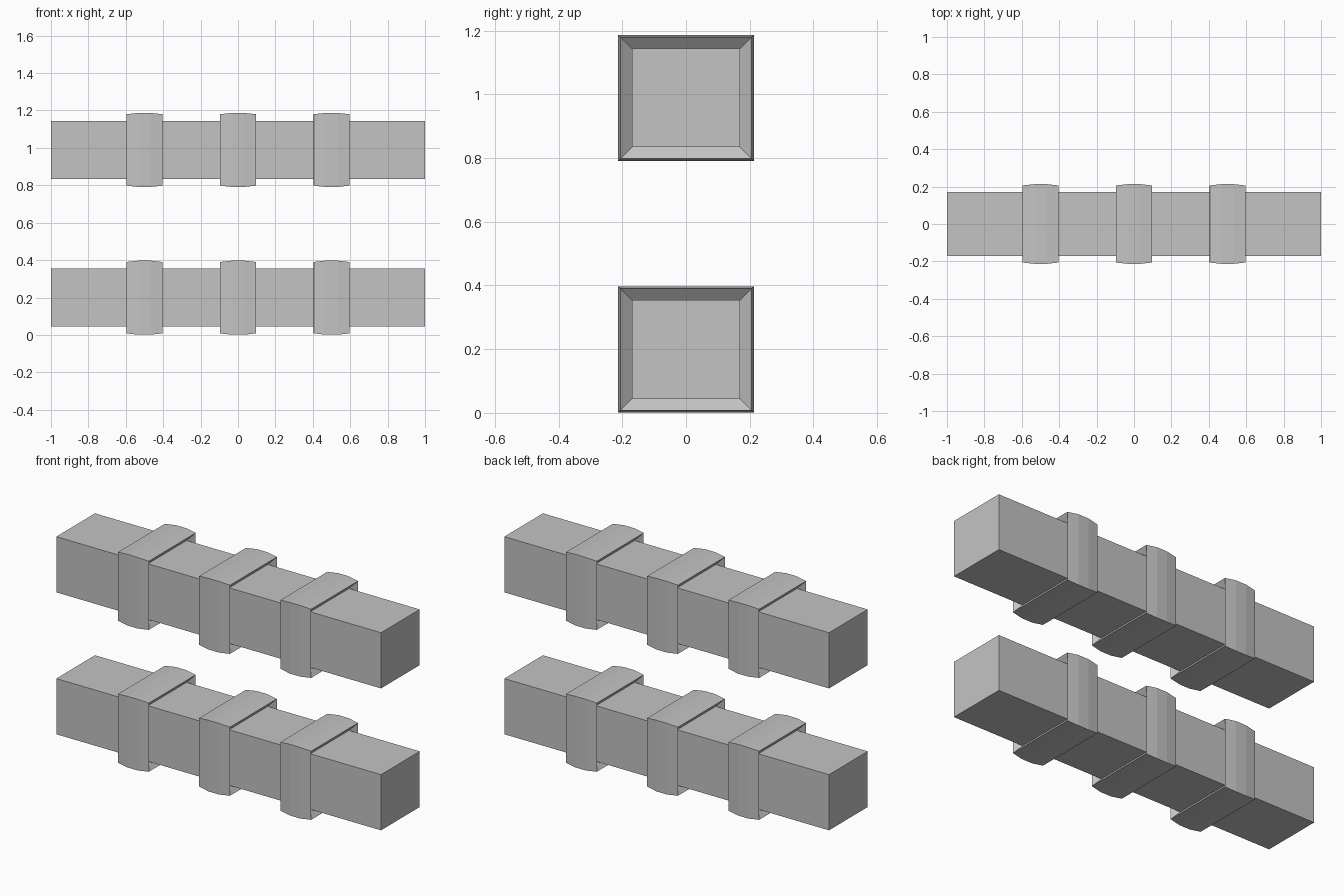
import bpy
import bmesh

cube = bpy.data.objects.get("Cube")
if cube:
    bpy.data.objects.remove(cube, do_unlink=True)

grey = bpy.data.materials.new("light grey")
grey.use_nodes = True
colour = (0.55, 0.55, 0.55, 1)
grey.diffuse_color = colour
grey.node_tree.nodes["Principled BSDF"].inputs["Base Color"].default_value = colour

# Half depth and half height of the rails
RAIL_Y, RAIL_Z = 0.17, 0.155


def box_loft(name, profile, centre):
    """Loft rectangular rings along x; profile lists (x, growth beyond the rail)."""
    bm = bmesh.new()
    rings = []
    for x, grow in profile:
        y, z = RAIL_Y + grow, RAIL_Z + grow
        corners = [(-y, -z), (y, -z), (y, z), (-y, z)]
        rings.append([bm.verts.new((x, cy, cz)) for cy, cz in corners])
    for a, b in zip(rings, rings[1:]):
        for i in range(4):
            j = (i + 1) % 4
            bm.faces.new((a[i], a[j], b[j], b[i]))
    bm.faces.new(rings[0])
    bm.faces.new(rings[-1])
    bmesh.ops.recalc_face_normals(bm, faces=bm.faces)
    mesh = bpy.data.meshes.new(name)
    bm.to_mesh(mesh)
    bm.free()
    mesh.materials.append(grey)
    obj = bpy.data.objects.new(name, mesh)
    obj.location = centre
    bpy.context.collection.objects.link(obj)
    return obj


# Collar profile: undercut sides and a slightly crowned, three-facet band
half = [(-0.064, -0.001), (-0.095, 0.036), (-0.032, 0.043)]
collar_profile = half + [(-x, grow) for x, grow in reversed(half)]

for level, z in (("lower", 0.199), ("upper", 0.989)):
    # Long square rail
    box_loft(level + "_rail", [(-1, 0), (1, 0)], (0, 0, z))
    # Three collars around it
    for side, x in (("right", -0.5), ("middle", 0), ("left", 0.5)):
        box_loft(f"{level}_{side}_collar", collar_profile, (x, 0, z))
